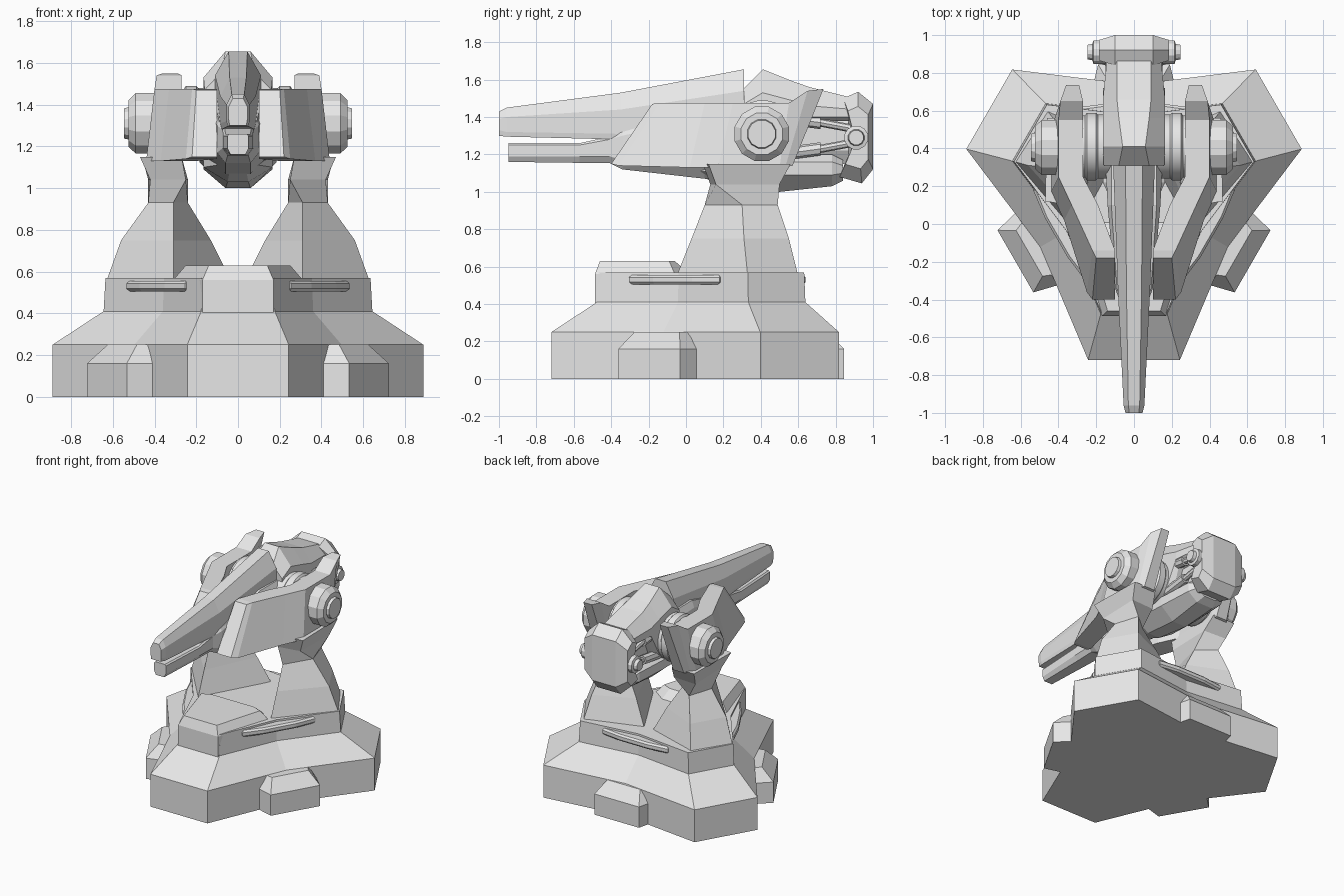
import bpy, bmesh, math
from mathutils import Vector

grey = bpy.data.materials.new("plain grey")
grey.diffuse_color = (0.8, 0.8, 0.8, 1)
CY = 0.165  # hub of the three-lobed base


def loft(name, rings, mirror=False, smooth=False):
    """Skin a list of point rings and cap both ends."""
    bm = bmesh.new()
    loops = [[bm.verts.new(p) for p in r] for r in rings]
    n = len(rings[0])
    for a, b in zip(loops, loops[1:]):
        for i in range(n):
            j = (i + 1) % n
            bm.faces.new((a[i], a[j], b[j], b[i]))
    bm.faces.new(loops[0][::-1])
    bm.faces.new(loops[-1])
    bmesh.ops.recalc_face_normals(bm, faces=bm.faces)
    me = bpy.data.meshes.new(name)
    bm.to_mesh(me)
    bm.free()
    me.materials.append(grey)
    ob = bpy.data.objects.new(name, me)
    bpy.context.collection.objects.link(ob)
    if mirror:
        m = ob.modifiers.new("mirror", 'MIRROR')
        m.use_mirror_merge = False
    if smooth:
        bpy.ops.object.select_all(action='DESELECT')
        ob.select_set(True)
        bpy.context.view_layer.objects.active = ob
        bpy.ops.object.shade_smooth_by_angle(angle=math.radians(35))
    return ob


def flat(pts, z):
    return [(x, y, z) for x, y in pts]


def polar(ang, r, s):
    """Point at distance r along a base direction, s sideways."""
    a = math.radians(ang)
    return (r * math.cos(a) - s * math.sin(a), CY + r * math.sin(a) + s * math.cos(a))


def lobes(k):
    pts = []
    for a in (-90, 30, 150):
        pts += [polar(a, 0.885 * k, -0.243 * k), polar(a, 0.885 * k, 0.243 * k),
                polar(a + 60, 0.573 * k, 0)]
    return pts


def octagons(name, stations):
    """Loft along y: y, side half width, top half width, bottom half width, 4 heights."""
    rings = []
    for y, w, t, b, zt, zs, zl, zb in stations:
        half = [(t, zt), (w, zs), (w, zl), (b, zb)]
        rings.append([(x, y, z) for x, z in half] + [(-x, y, z) for x, z in half[::-1]])
    return loft(name, rings)


def turned(name, profile, y, z, n=12, smooth=False):
    """Turned part about a sideways axis; profile is (x, radius)."""
    loft(name, [[(x, y + r * math.cos(2 * math.pi * (i + .5) / n),
                  z + r * math.sin(2 * math.pi * (i + .5) / n)) for i in range(n)]
                for x, r in profile], True, smooth)


# three-lobed base, stepped
loft("base", [flat(lobes(1), 0), flat(lobes(1), 0.25), flat(lobes(0.725), 0.41),
              flat(lobes(0.715), 0.57)])

# pads and rails in the notches
for label, ang, off in (("right", -30, 0), ("left", 210, 0), ("back", 90, -0.045)):
    low = [polar(ang, r + off, s) for r, s in
           ((0.35, -0.23), (0.56, -0.23), (0.725, -0.19), (0.725, 0.19), (0.56, 0.23), (0.35, 0.23))]
    top = [polar(ang, r + off, s) for r, s in
           ((0.35, -0.18), (0.54, -0.18), (0.64, -0.14), (0.64, 0.14), (0.54, 0.18), (0.35, 0.18))]
    loft(label + "_pad", [flat(low, 0), flat(low, 0.16), flat(top, 0.25)])

    def rail(d):
        return [polar(ang, r, s) for r, s in
                ((0.36, -0.12), (0.43 - d, -0.28 + d), (0.455 - d, -0.28 + d), (0.475 - d, -0.12),
                 (0.475 - d, 0.12), (0.455 - d, 0.28 - d), (0.43 - d, 0.28 - d), (0.36, 0.12))]
    loft(label + "_rail", [flat(rail(0.012), 0.505), flat(rail(0), 0.518),
                           flat(rail(0), 0.543), flat(rail(0.012), 0.556)])

# raised deck on the front lobe
deck = [(-0.17, -0.487), (0.17, -0.487), (0.31, -0.06), (0.2, 0.02), (-0.2, 0.02), (-0.31, -0.06)]
deck_top = [(-0.14, -0.46), (0.14, -0.46), (0.25, -0.09), (0.18, -0.06), (-0.18, -0.06), (-0.25, -0.09)]
loft("front_deck", [flat(deck, 0.4), flat(deck, 0.56), flat(deck_top, 0.63)])

# legs flaring out of the side lobes, with a narrow ankle below the arms
loft("leg", [
    flat([(0.31, -0.05), (0.632, 0.33), (0.46, 0.60), (0.03, 0.46)], 0.55),
    flat([(0.31, 0.03), (0.56, 0.31), (0.42, 0.55), (0.13, 0.42)], 0.75),
    flat([(0.31, 0.10), (0.43, 0.30), (0.37, 0.49), (0.24, 0.38)], 0.93),
    flat([(0.25, 0.13), (0.42, 0.16), (0.43, 0.50), (0.24, 0.49)], 1.04),
    flat([(0.27, 0.09), (0.47, 0.12), (0.46, 0.56), (0.27, 0.56)], 1.15)], True)

# swept side arms: bottom y, bottom z, top y, top z, inner x, outer x (bottom and top)
arm = [(-0.40, 1.15, -0.18, 1.47, 0.10, 0.22, 0.10, 0.20),
       (-0.36, 1.14, -0.14, 1.475, 0.10, 0.25, 0.10, 0.22),
       (0.02, 1.13, 0.10, 1.475, 0.20, 0.37, 0.19, 0.33),
       (0.17, 1.13, 0.25, 1.475, 0.27, 0.44, 0.27, 0.40),
       (0.50, 1.13, 0.55, 1.475, 0.27, 0.44, 0.27, 0.40),
       (0.53, 1.13, 0.65, 1.54, 0.27, 0.41, 0.27, 0.39),
       (0.57, 1.14, 0.735, 1.55, 0.29, 0.38, 0.29, 0.36)]
loft("side_arm", [[(a, yb, zb), (b, yb, zb), (d, yt, zt), (c, yt, zt)]
                  for yb, zb, yt, zt, a, b, c, d in arm], True)

# pivots outside and inside the arms
turned("outer_pivot", [(0.38, 0.15), (0.49, 0.15), (0.525, 0.115), (0.525, 0.08), (0.545, 0.075)], 0.405, 1.31)
turned("inner_pivot", [(0.12, 0.17), (0.19, 0.17), (0.20, 0.18), (0.25, 0.18), (0.26, 0.165), (0.3, 0.165)],
       0.41, 1.31, 24, True)

# split barrel
octagons("upper_barrel", [
    (-1.0, 0.045, 0.025, 0.04, 1.43, 1.39, 1.33, 1.30),
    (-0.96, 0.055, 0.03, 0.05, 1.45, 1.40, 1.32, 1.295),
    (-0.35, 0.085, 0.04, 0.08, 1.53, 1.44, 1.31, 1.28),
    (0.31, 0.11, 0.045, 0.10, 1.655, 1.54, 1.25, 1.20)])
octagons("lower_barrel", [
    (-0.95, 0.05, 0.04, 0.035, 1.26, 1.25, 1.19, 1.16),
    (-0.57, 0.07, 0.06, 0.045, 1.26, 1.25, 1.19, 1.155),
    (-0.41, 0.075, 0.065, 0.05, 1.295, 1.28, 1.19, 1.155),
    (-0.34, 0.10, 0.09, 0.06, 1.32, 1.30, 1.17, 1.12),
    (0.10, 0.14, 0.12, 0.06, 1.45, 1.40, 1.15, 1.07),
    (0.32, 0.15, 0.12, 0.06, 1.45, 1.40, 1.12, 1.05)])

# hood over the pivot, core and lower pod
octagons("hood", [
    (0.31, 0.16, 0.08, 0.12, 1.555, 1.47, 1.20, 1.10),
    (0.41, 0.165, 0.06, 0.12, 1.655, 1.53, 1.20, 1.10),
    (0.56, 0.165, 0.08, 0.12, 1.595, 1.49, 1.22, 1.15),
    (0.66, 0.165, 0.09, 0.13, 1.56, 1.46, 1.40, 1.38),
    (0.90, 0.14, 0.09, 0.12, 1.50, 1.44, 1.40, 1.38)])
octagons("core", [(y, 0.09, 0.05, 0.05, 1.40, 1.35, 1.22, 1.15) for y in (0.4, 0.88)])
octagons("lower_pod", [
    (0.08, 0.10, 0.06, 0.04, 1.16, 1.13, 1.11, 1.08),
    (0.22, 0.165, 0.10, 0.05, 1.20, 1.16, 1.10, 1.03),
    (0.50, 0.165, 0.10, 0.06, 1.20, 1.16, 1.09, 1.00),
    (0.78, 0.15, 0.10, 0.07, 1.20, 1.16, 1.09, 1.03),
    (0.84, 0.12, 0.08, 0.05, 1.17, 1.14, 1.10, 1.06)])

# pistons between the pivot and the rear block
for label, z0, z1 in (("upper", 1.40, 1.34), ("lower", 1.20, 1.26)):
    loft(label + "_piston", [[(0.13 + r * math.cos(math.pi * i / 4), y, z + r * math.sin(math.pi * i / 4))
                              for i in range(8)]
                             for y, z, r in ((0.5, z0, 0.035), (0.72, (z0 + z1) / 2, 0.035),
                                             (0.72, (z0 + z1) / 2, 0.022), (0.88, z1, 0.022))], True)

# rear block, narrower towards its sides
side = [(0.84, 1.50), (0.92, 1.535), (1.0, 1.47), (1.0, 1.12), (0.94, 1.045), (0.82, 1.08), (0.87, 1.20), (0.87, 1.38)]
mid = Vector((0.92, 1.29))
rings = []
for x, k in ((-0.185, 0.68), (-0.10, 1), (0.10, 1), (0.185, 0.68)):
    rings.append([(x, *(mid + (Vector(p) - mid) * k)) for p in side])
loft("rear_block", rings)
turned("rear_knob", [(0.12, 0.065), (0.215, 0.065), (0.22, 0.045), (0.245, 0.04)], 0.91, 1.29, 12)
